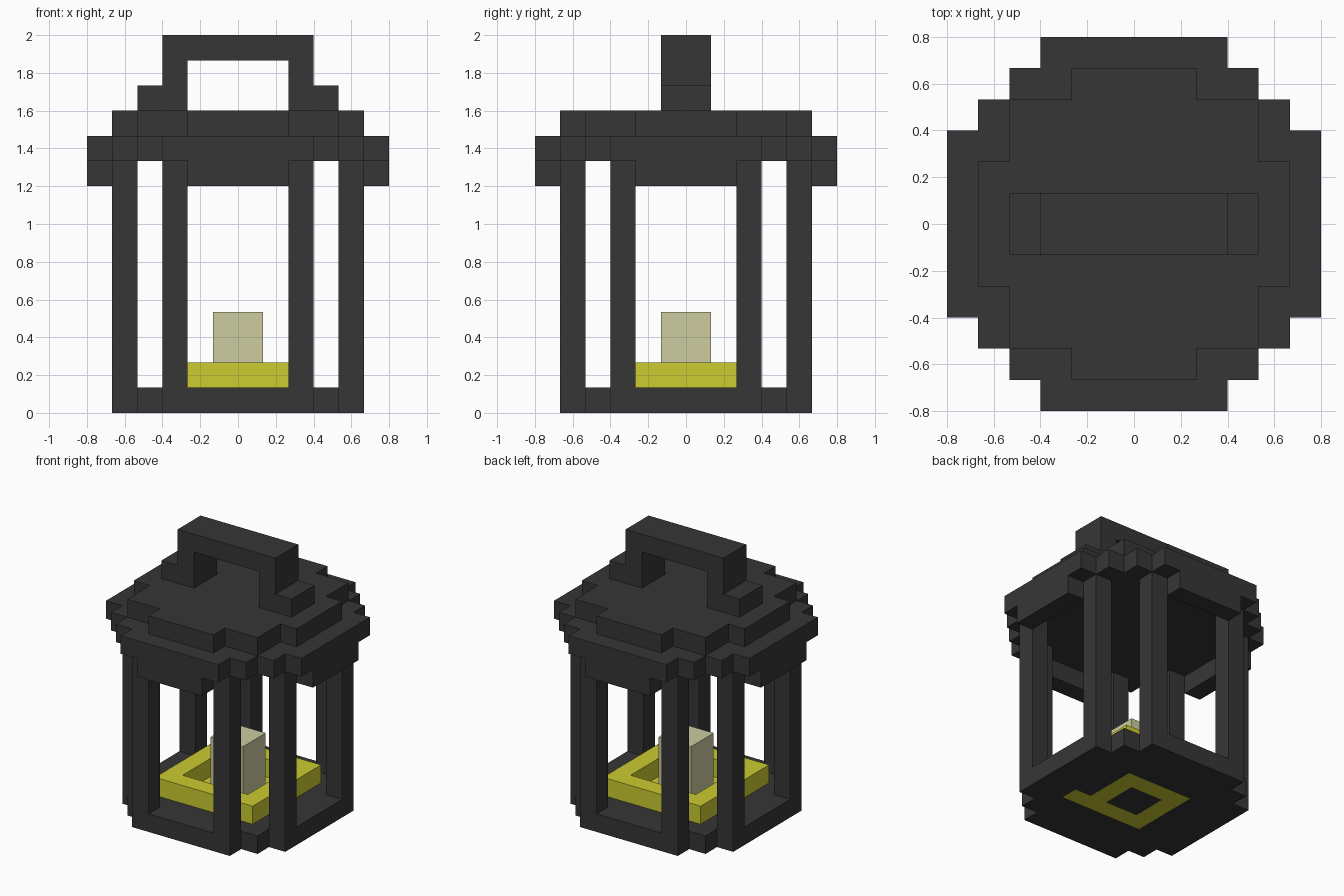
import bpy, bmesh, math

U = 2 / 15  # size of one block

cube = bpy.data.objects.get("Cube")
if cube:
    bpy.data.objects.remove(cube, do_unlink=True)


def material(name, srgb):
    lin = [((c / 255 + 0.055) / 1.055) ** 2.4 for c in srgb] + [1.0]
    m = bpy.data.materials.new(name)
    m.use_nodes = True
    m.diffuse_color = lin
    bsdf = m.node_tree.nodes["Principled BSDF"]
    bsdf.inputs["Base Color"].default_value = lin
    bsdf.inputs["Roughness"].default_value = 0.9
    return m


IRON = material("dark iron", (54, 54, 54))
YELLOW = material("yellow", (204, 204, 49))
WAX = material("pale wax", (204, 204, 160))


def slab(name, mat, z0, z1, inside):
    """Extrude every block cell whose centre satisfies inside(x, y) from z0 to z1."""
    bm = bmesh.new()
    for i in range(-6, 6):
        for j in range(-6, 6):
            if inside(i + 0.5, j + 0.5):
                bm.faces.new([bm.verts.new(((i + a) * U, (j + b) * U, z0 * U))
                              for a, b in ((0, 0), (0, 1), (1, 1), (1, 0))])
    bmesh.ops.remove_doubles(bm, verts=bm.verts[:], dist=1e-4)
    # keep the bottom faces and pull a copy up to make a closed solid
    ext = bmesh.ops.extrude_face_region(bm, geom=bm.faces[:], use_keep_orig=True)
    top = [v for v in ext["geom"] if isinstance(v, bmesh.types.BMVert)]
    bmesh.ops.translate(bm, verts=top, vec=(0, 0, (z1 - z0) * U))
    bmesh.ops.recalc_face_normals(bm, faces=bm.faces[:])
    bmesh.ops.dissolve_limit(bm, angle_limit=math.radians(1), verts=bm.verts[:], edges=bm.edges[:])
    me = bpy.data.meshes.new(name)
    bm.to_mesh(me)
    bm.free()
    me.materials.append(mat)
    ob = bpy.data.objects.new(name, me)
    bpy.context.collection.objects.link(ob)
    return ob


def stepped(*rects):
    """Union of centred rectangles given as half sizes, giving stepped corners."""
    return lambda x, y: any(abs(x) < a and abs(y) < b for a, b in rects)


def square(h):
    return stepped((h, h))


# Base with the yellow tray floor let into it
base_shape = stepped((3, 5), (4, 4), (5, 3))


def tray_floor(x, y):
    ring = square(2)(x, y) and not square(1)(x, y)
    return ring or (2 < x < 3 and -2 < y < -1)


slab("base", IRON, 0, 1, lambda x, y: base_shape(x, y) and not tray_floor(x, y))
slab("tray_floor", YELLOW, 0, 1, tray_floor)

# Tray rim and candle
slab("tray_rim", YELLOW, 1, 2, lambda x, y: square(3)(x, y) and not square(2)(x, y))
slab("candle", WAX, 1, 4, square(1))

# Two posts at each corner
for sx in (-1, 1):
    for sy in (-1, 1):
        for k, (px, py) in enumerate(((2.5, 4.5), (4.5, 2.5))):
            side = ("right" if sx < 0 else "left") + ("_front" if sy < 0 else "_back")
            slab(f"post_{side}_{k + 1}", IRON, 1, 10,
                 lambda x, y: x == sx * px and y == sy * py)

# Eave panels hanging on the four sides
for name, cx, cy in (("front", 0, -1), ("back", 0, 1), ("left", 1, 0), ("right", -1, 0)):
    slab(f"eave_panel_{name}", IRON, 9, 10,
         lambda x, y: x * cx + y * cy > 5 and abs(x * cy + y * cx) < 2)

# Roof tiers
slab("roof_lower", IRON, 10, 11, stepped((6, 3), (5, 4), (4, 5), (3, 6)))
slab("roof_upper", IRON, 11, 12, stepped((5, 2), (4, 4), (2, 5)))

# Handle: feet, uprights and grip
slab("handle_feet", IRON, 12, 13, lambda x, y: 2 < abs(x) < 4 and abs(y) < 1)
slab("handle_uprights", IRON, 13, 14, lambda x, y: 2 < abs(x) < 3 and abs(y) < 1)
slab("handle_grip", IRON, 14, 15, stepped((3, 1)))
